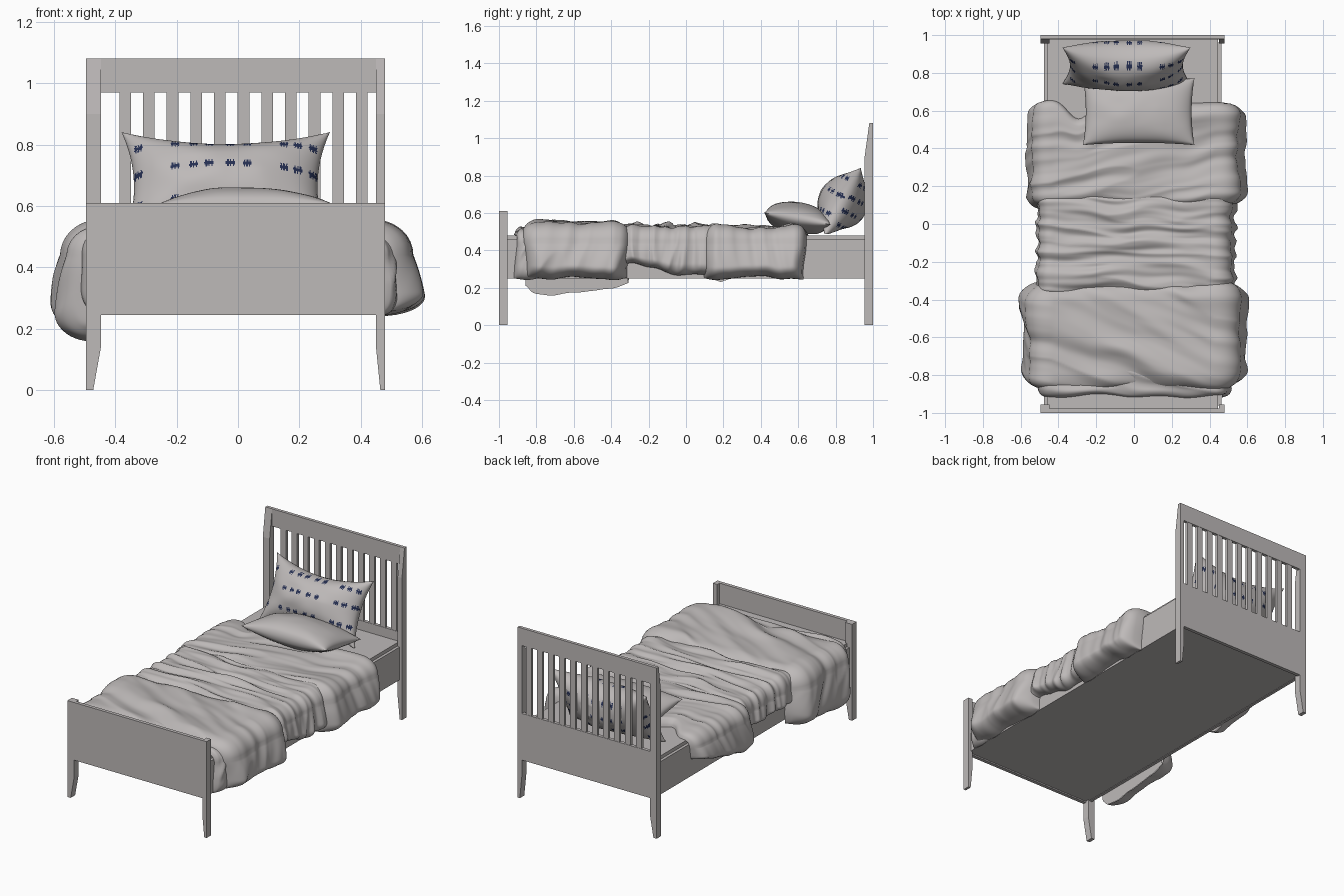
import bpy, bmesh, math
from mathutils import Vector, Matrix, noise

if "Cube" in bpy.data.objects:
    bpy.data.objects.remove(bpy.data.objects["Cube"])


def material(name, col):
    m = bpy.data.materials.new(name)
    m.diffuse_color = (*col, 1)
    m.use_nodes = True
    m.node_tree.nodes["Principled BSDF"].inputs["Base Color"].default_value = m.diffuse_color
    return m


GREY = material("warm grey", (0.515, 0.49, 0.485))
NAVY = material("navy print", (0.018, 0.028, 0.085))


def finish(name, bm, smooth=None):
    bmesh.ops.recalc_face_normals(bm, faces=bm.faces)
    me = bpy.data.meshes.new(name)
    bm.to_mesh(me)
    bm.free()
    ob = bpy.data.objects.new(name, me)
    bpy.context.collection.objects.link(ob)
    me.materials.append(GREY)
    if smooth:
        bpy.ops.object.select_all(action='DESELECT')
        ob.select_set(True)
        bpy.context.view_layer.objects.active = ob
        bpy.ops.object.shade_smooth_by_angle(angle=math.radians(smooth))
    return ob


def loft(name, levels):
    """Stack of rectangles (z, x0, x1, y0, y1) joined into a solid."""
    bm = bmesh.new()
    rings = [[bm.verts.new(p) for p in ((x0, y0, z), (x1, y0, z), (x1, y1, z), (x0, y1, z))]
             for z, x0, x1, y0, y1 in levels]
    for a, b in zip(rings, rings[1:]):
        for i in range(4):
            j = (i + 1) % 4
            bm.faces.new((a[i], a[j], b[j], b[i]))
    bm.faces.new(rings[0])
    bm.faces.new(rings[-1])
    return finish(name, bm)


def box(name, x0, x1, y0, y1, z0, z1):
    return loft(name, [(z0, x0, x1, y0, y1), (z1, x0, x1, y0, y1)])


# --- posts with tapered feet (the headboard posts thin out at the top)
XL, XR = -0.495, 0.48
for side, full, foot in (("left", (XL, -0.447), (XL, -0.472)), ("right", (0.45, XR), (0.464, XR))):
    loft(f"foot_post_{side}", [(0, *foot, -1, -0.955), (0.14, *full, -1, -0.955), (0.61, *full, -1, -0.955)])
    loft(f"head_post_{side}", [(0, *foot, 0.955, 1), (0.14, *full, 0.955, 1),
                               (0.9, *full, 0.955, 1), (1.08, *full, 0.98, 1)])

# --- footboard and headboard panels
box("footboard_panel", -0.447, 0.45, -1, -0.978, 0.245, 0.61)
box("headboard_panel", -0.447, 0.45, 0.978, 1, 0.245, 0.54)
box("headboard_top_rail", -0.447, 0.45, 0.98, 1, 0.97, 1.08)
for i in range(11):
    c = -0.368 + 0.0772 * i
    box(f"headboard_slat_{i + 1}", c - 0.019, c + 0.019, 0.98, 0.998, 0.54, 0.97)

# --- side rails and mattress
box("side_rail_left", -0.476, -0.458, -0.96, 0.96, 0.25, 0.458)
box("side_rail_right", 0.445, 0.463, -0.96, 0.96, 0.25, 0.458)
box("mattress", -0.458, 0.445, -0.98, 0.98, 0.253, 0.48)


# --- duvet: padded layers wrapped over the mattress and hanging at both sides
NS, NC, NT = 26, 10, 54


def wrap(hem_l, hem_r, tl, tt, tr):
    """Cross-section samples: position, normal, padding, arc coordinate, wrinkle weight."""
    r, zc, xl, xr = 0.04, 0.44, -0.478, 0.465
    out = []

    def flank(x, n, hem, t):
        pts = []
        for i in range(NS):
            f = (i / NS) ** 1.5
            h = math.sqrt(max(0, 1 - (1 - min(f / 0.35, 1)) ** 2))
            z = hem + (zc - hem) * f
            pts.append((x, z, n, 0, h * t * (1 - 0.3 * f * f), x + n * (zc - z), h))
        for i in range(NC):
            a = math.pi / 2 * i / NC
            k = math.sin(a) ** 2
            pts.append((x - n * r * (1 - math.cos(a)), zc + r * math.sin(a), n * math.cos(a), math.sin(a),
                        t * 0.7 * (1 - k) + tt * k, x - n * r * i / NC, 1))
        return pts

    out += flank(xl, -1, hem_l, tl)
    for i in range(NT + 1):
        x = xl + r + (xr - xl - 2 * r) * i / NT
        out.append((x, zc + r, 0, 1, tt, x, 1))
    return out + flank(xr, 1, hem_r, tr)[::-1]


def duvet(name, y0, y1, hem_l, hem_r, tl, tt, tr, amp, fy, slant, seed, dip=0, end=0.06):
    bm = bmesh.new()
    n = int((y1 - y0) / 0.007)
    outer, inner = [], []
    for j in range(n + 1):
        v = j / n
        y = y0 + (y1 - y0) * v
        d = min(y - y0, y1 - y)
        e = math.sqrt(max(0, 1 - (1 - min(d / end, 1)) ** 2))
        ro, ri = [], []
        wob = 0.02 * noise.noise(Vector((y * 9, seed, 0)))
        for x, z, nx, nz, t, a, h in wrap(hem_l(y) + wob, hem_r(y) + wob, tl, tt, tr):
            q = (y + slant * a + 0.05 * noise.noise(Vector((a * 3, y * 3, seed)))) * fy
            w = noise.noise(Vector((a * 1.7, q, seed))) + 0.5 * noise.noise(Vector((a * 4, q * 2.1, seed + 5)))
            crease = 0.6 - 2 * abs(noise.noise(Vector((a * 1.5 + 3, q * 0.9, seed + 9))))
            o = max(0.002, e * (t + amp * h * (w + 0.7 * crease)))
            yy = y + 0.03 * noise.noise(Vector((a * 4, v, seed + 2)))
            yy -= dip * v ** 3 * math.exp(-((a + 0.3) / 0.08) ** 2)
            ro.append(bm.verts.new((x + nx * o, yy, z + nz * o)))
            ri.append((x, yy, z))
        outer.append(ro)
        inner.append(ri)
    m = len(outer[0])
    for j in range(n):
        for i in range(m - 1):
            bm.faces.new((outer[j][i], outer[j][i + 1], outer[j + 1][i + 1], outer[j + 1][i]))
    # lining behind the hanging flaps
    for i0, i1 in ((0, NS), (m - 1, m - 1 - NS)):
        cols = [[bm.verts.new(inner[j][i]) for i in (i0, i1)] for j in range(n + 1)]
        for a, b in zip(cols, cols[1:]):
            bm.faces.new((a[0], a[1], b[1], b[0]))
    return finish(name, bm, 60)


def bump(y, c, w):
    return math.exp(-((y - c) / w) ** 2)


duvet("duvet_tucked_end", -0.91, -0.62, lambda y: 0.27, lambda y: 0.25,
      0.03, 0.03, 0.05, 0.018, 14, 0.2, 3.3, end=0.04)
duvet("duvet_foot_fold", -0.865, -0.315,
      lambda y: 0.165 + 0.2 * max(0, y + 0.6) + 0.05 * bump(y, -0.87, 0.03), lambda y: 0.25,
      0.12, 0.062, 0.13, 0.023, 7, 0.45, 11.7, end=0.09)
duvet("duvet_middle", -0.37, 0.16, lambda y: 0.35, lambda y: 0.27 + 0.06 * bump(y, -0.3, 0.14),
      0.035, 0.05, 0.075, 0.022, 14, 0.05, 21.1)
duvet("duvet_head_fold", 0.095, 0.645, lambda y: 0.23 + 0.3 * max(0, y - 0.2) + 0.5 * max(0, 0.2 - y),
      lambda y: 0.245 + 0.02 * bump(y, 0.4, 0.1),
      0.095, 0.048, 0.13, 0.02, 8, -0.2, 31.9, dip=0.1, end=0.07)


# --- pillows: two bulging sheets with drawn-in edges and pointed corners
def pillow(name, w, h, front, back, ku, kv, power, mat, nu, nv):
    bm = bmesh.new()
    grids = []
    for bulge in (front, -back):
        g = []
        for j in range(nv + 1):
            v = 2 * j / nv - 1
            row = []
            for i in range(nu + 1):
                u = 2 * i / nu - 1
                t = (1 - u * u) ** 0.55 * (1 - v * v) ** power
                t *= 1 + 0.06 * noise.noise(Vector((u * 2.5, v * 2, bulge * 9)))
                p = mat @ Vector((w / 2 * u * (1 - ku * (1 - v * v)),
                                  h / 2 * v * (1 - kv * (1 - u * u)), bulge * t))
                # rest against the headboard and the mattress
                p.y, p.z = min(p.y, 0.972), max(p.z, 0.488)
                row.append(bm.verts.new(p))
            g.append(row)
        grids.append(g)
    for g in grids:
        for j in range(nv):
            for i in range(nu):
                bm.faces.new((g[j][i], g[j][i + 1], g[j + 1][i + 1], g[j + 1][i]))
    bmesh.ops.remove_doubles(bm, verts=bm.verts, dist=1e-5)
    return finish(name, bm, 80)


pillow("front_pillow", 0.59, 0.36, 0.088, 0.085, 0.05, 0.07, 0.46,
       Matrix.Translation((0.025, 0.595, 0.57)) @ Matrix.Rotation(math.radians(-10), 4, 'X'), 70, 50)

lean = Matrix.Translation((-0.04, 0.838, 0.66)) @ Matrix.Rotation(math.radians(62), 4, 'X')
back = pillow("back_pillow", 0.68, 0.41, 0.13, 0.135, 0.12, 0.3, 0.47, lean, 180, 110)

# woven navy motifs: small grids of faces in rows on both sides
back.data.materials.append(NAVY)
columns = (-0.285, -0.165, -0.105, -0.055, 0.015, 0.07, 0.19, 0.235, 0.285)
front_rows = (-0.09, 0.025, 0.122)
back_rows = (-0.12, -0.04, 0.04, 0.12)
inv = lean.inverted()
for f in back.data.polygons:
    p = inv @ f.center
    dx = min((p.x - c for c in columns), key=abs)
    dy = min((p.y - c for c in (front_rows if p.z > 0 else back_rows)), key=abs)
    if abs(dx) < 0.0135 and abs(dy) < 0.014:
        if int((dx + 0.02) / 0.0045) % 2 == 0 or abs(dy) < 0.006:
            f.material_index = 1
